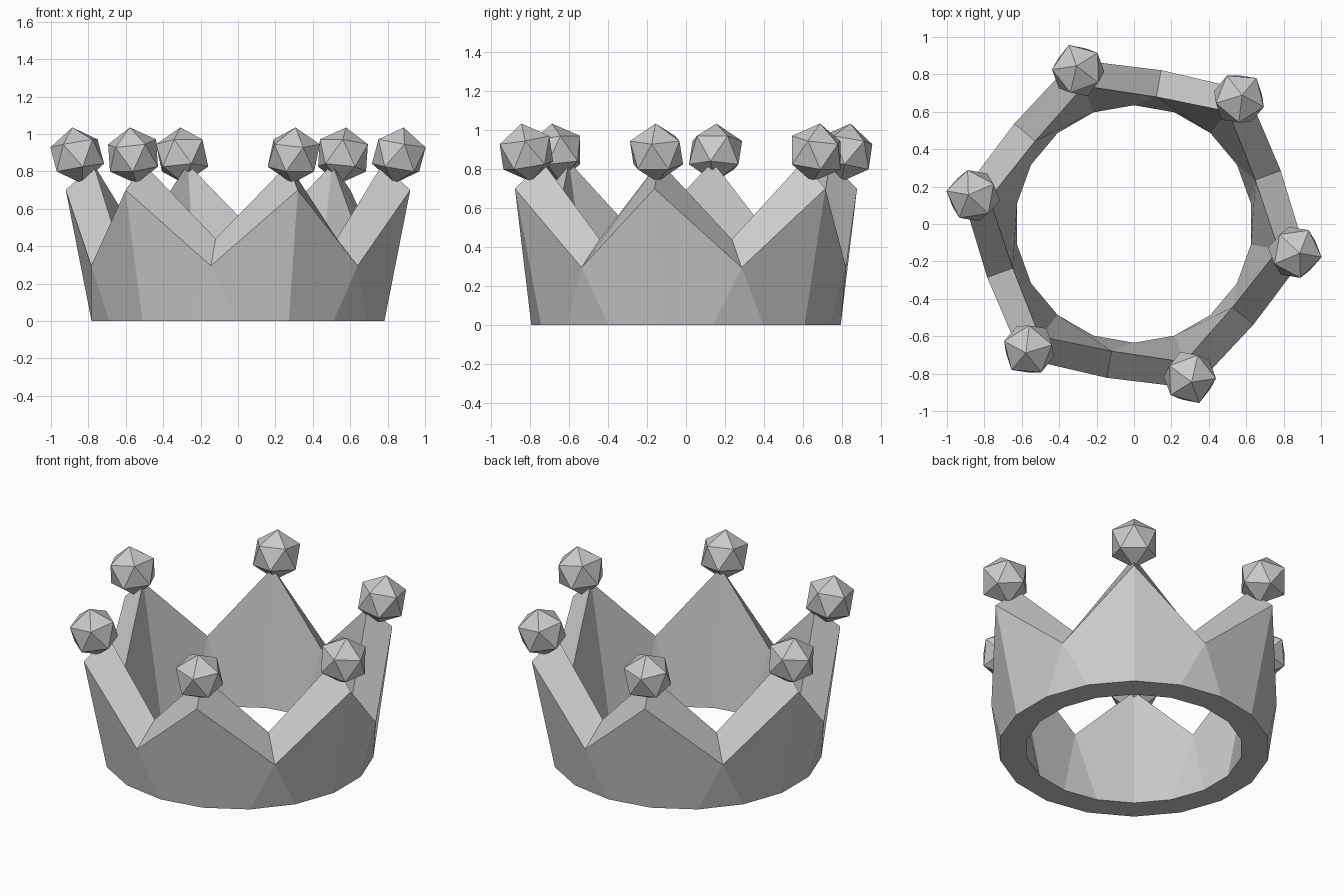
import bpy, bmesh
from math import radians, cos, sin
from mathutils import Matrix

if "Cube" in bpy.data.objects:
    bpy.data.objects.remove(bpy.data.objects["Cube"])

START = -10  # angle of the first point, in degrees
POINTS = 6


def ring(bm, radius, z, first, step):
    verts = []
    for i in range(360 // step):
        a = radians(first + i * step)
        verts.append(bm.verts.new((radius * cos(a), radius * sin(a), z)))
    return verts


def wall(bm, r_base, peak, valley):
    """One skin of the crown: 18-sided foot rising to 6 peaks and 6 valleys."""
    foot = ring(bm, r_base, 0, START, 20)
    peaks = ring(bm, *peak, START, 60)
    valleys = ring(bm, *valley, START + 30, 60)
    for i in range(POINTS):
        f = [foot[(3 * i + k) % 18] for k in range(4)]
        p, q, v = peaks[i], peaks[(i + 1) % POINTS], valleys[i]
        bm.faces.new((f[0], f[1], v, p))
        bm.faces.new((f[1], f[2], v))
        bm.faces.new((f[2], f[3], q, v))
    rim = [x for pair in zip(peaks, valleys) for x in pair]
    return foot, rim


def bridge(bm, a, b):
    for i in range(len(a)):
        j = (i + 1) % len(a)
        bm.faces.new((a[i], a[j], b[j], b[i]))


def make_object(name, bm):
    bmesh.ops.recalc_face_normals(bm, faces=bm.faces)
    mesh = bpy.data.meshes.new(name)
    bm.to_mesh(mesh)
    bm.free()
    obj = bpy.data.objects.new(name, mesh)
    bpy.context.collection.objects.link(obj)
    return obj


# Crown band: outer and inner skins joined at the base and the zigzag rim
bm = bmesh.new()
outer_foot, outer_rim = wall(bm, 0.795, (0.935, 0.70), (0.835, 0.295))
inner_foot, inner_rim = wall(bm, 0.635, (0.785, 0.84), (0.69, 0.44))
bridge(bm, outer_foot, inner_foot)
bridge(bm, outer_rim, inner_rim)
make_object("crown_band", bm)

# Faceted balls on the tips
for i in range(POINTS):
    turn = Matrix.Rotation(radians(START + 60 * i), 4, 'Z')
    bm = bmesh.new()
    bmesh.ops.create_icosphere(
        bm, subdivisions=1, radius=0.152,
        matrix=turn @ Matrix.Translation((0.873, 0, 0.885))
        @ Matrix.Rotation(radians(10), 4, 'Y'))
    make_object(f"tip_ball_{i + 1}", bm)
